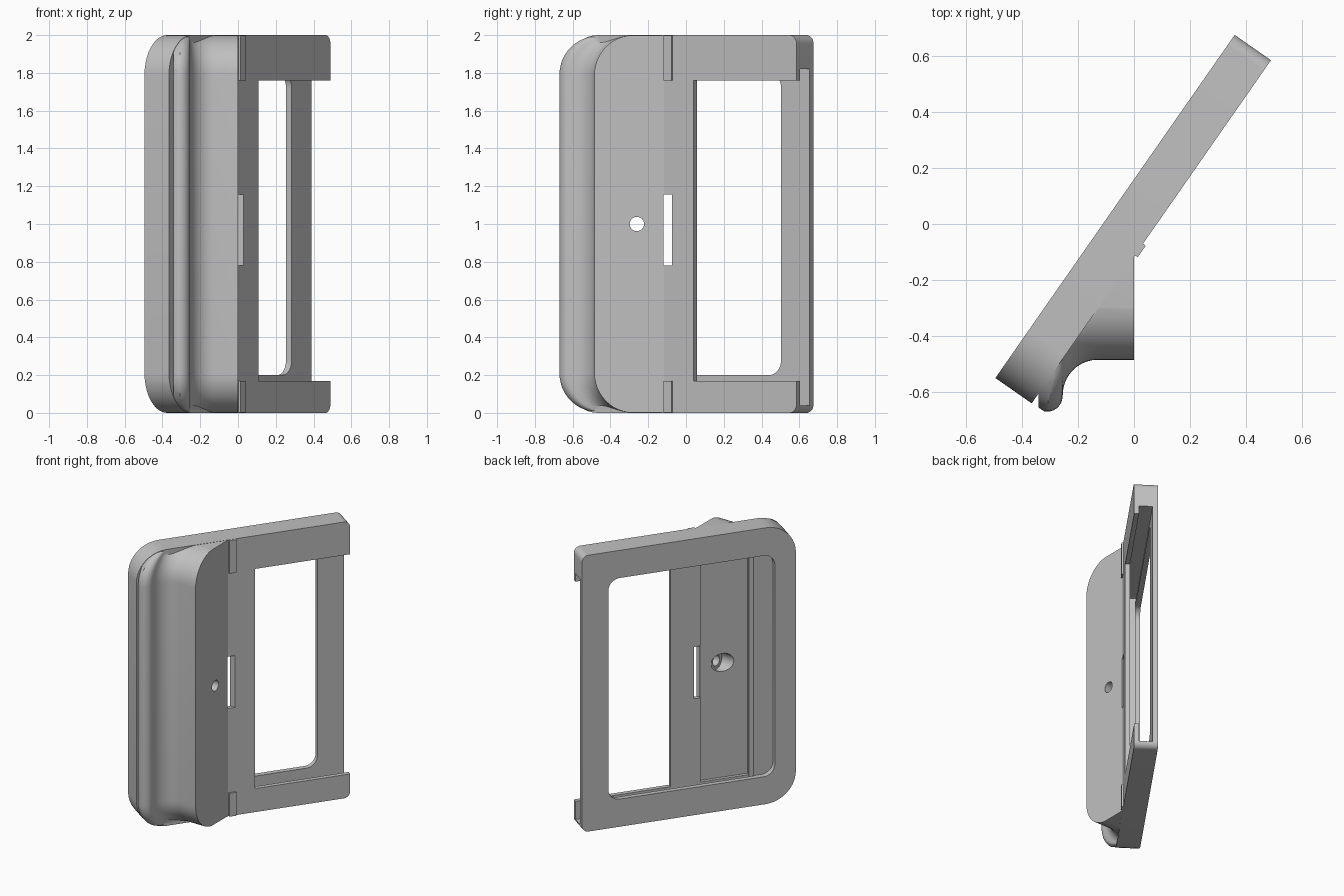
import bpy, bmesh
from math import sin, cos, pi, radians, sqrt

if "Cube" in bpy.data.objects:
    bpy.data.objects.remove(bpy.data.objects["Cube"])

SHADE = (0.53, 0.53, 0.53, 1)
grey = bpy.data.materials.new("plain grey")
grey.use_nodes = True
grey.diffuse_color = SHADE
grey.node_tree.nodes["Principled BSDF"].inputs["Base Color"].default_value = SHADE

# Slanted plate frame: u runs along the plate, v from its back to its front
X0, Y0, CX, CY = -0.495, -0.55, 0.572, 0.82
LENGTH, THICK, R = 1.494, 0.158, 0.21


def place(u, v, z):
    return (X0 + CX * u + CY * v, Y0 + CY * u - CX * v, z)


def loft(name, rings):
    """Closed solid through matching rings of points."""
    bm = bmesh.new()
    loops = [[bm.verts.new(p) for p in ring] for ring in rings]
    n = len(loops[0])
    for a, b in zip(loops, loops[1:]):
        for i in range(n):
            j = (i + 1) % n
            bm.faces.new((a[i], a[j], b[j], b[i]))
    bm.faces.new(loops[0][::-1])
    bm.faces.new(loops[-1])
    bmesh.ops.recalc_face_normals(bm, faces=bm.faces)
    mesh = bpy.data.meshes.new(name)
    bm.to_mesh(mesh)
    bm.free()
    mesh.materials.append(grey)
    ob = bpy.data.objects.new(name, mesh)
    bpy.context.collection.objects.link(ob)
    return ob


def rounded(u0, u1, z0, z1, r0, r1, steps=10):
    """Rectangle in u and z with corner radii r0 at the u0 end and r1 at the u1 end."""
    pts = []
    corners = ((u1, z1, r1, -1, -1, 0), (u0, z1, r0, 1, -1, 90),
               (u0, z0, r0, 1, 1, 180), (u1, z0, r1, -1, 1, 270))
    for u, z, r, su, sz, start in corners:
        if r == 0:
            pts.append((u, z))
            continue
        for k in range(steps + 1):
            a = radians(start + 90 * k / steps)
            pts.append((u + su * r + r * cos(a), z + sz * r + r * sin(a)))
    return pts


def slab(name, u0, u1, v0, v1, z0, z1, r0=0, r1=0):
    outline = rounded(u0, u1, z0, z1, r0, r1)
    return loft(name, [[place(u, v, z) for u, z in outline] for v in (v0, v1)])


def rod(name, x0, x1, y, z, r):
    ring = [(y + r * cos(2 * pi * k / 32), z + r * sin(2 * pi * k / 32)) for k in range(32)]
    return loft(name, [[(x, a, b) for a, b in ring] for x in (x0, x1)])


def combine(target, tool, operation):
    mod = target.modifiers.new("combine", "BOOLEAN")
    mod.object, mod.operation, mod.solver = tool, operation, "EXACT"
    bpy.context.view_layer.update()
    bpy.context.view_layer.objects.active = target
    bpy.ops.object.modifier_apply(modifier=mod.name)
    bpy.data.objects.remove(tool)


# Plate with large corners at the grip end
holder = slab("holder_frame", 0, LENGTH, 0, THICK, 0, 2, R, 0.045)

# Grip front curve: ridge, then hollow, then flat face
curve = []
for k in range(11):
    a = radians(235 + 122 * k / 10)
    curve.append((-0.31 + 0.055 * cos(a), -0.615 + 0.055 * sin(a)))
for k in range(1, 11):
    a = radians(180 - 90 * k / 10)
    curve.append((-0.13 + 0.124 * cos(a), -0.609 + 0.124 * sin(a)))
curve.append((0, -0.485))


def plate_y(x, v):
    return Y0 + ((x - X0) * CY - v) / CX


def grip_ring(z):
    h = min(z, 2 - z)
    inset = R - sqrt(R * R - (R - h) ** 2) if h < R else 0
    low = [(x, min(y + inset, plate_y(x, 0.14)), z) for x, y in curve]
    high = [(x, plate_y(x, 0.06), z) for x, y in curve]
    return low + high[::-1]


# Grip heights follow a quarter circle at both ends
ends = [R * (1 - cos(pi / 2 * k / 12)) for k in range(1, 13)]
heights = [0.0007] + ends + [2 - h for h in reversed(ends)] + [1.9993]
grip = loft("grip", [grip_ring(z) for z in heights])
combine(grip, slab("corner_trim", 0.002, 1.2, -0.3, 0.7, 0.0015, 1.9985, R, 0.1), "INTERSECT")
combine(holder, grip, "UNION")

# Small raised strips beside the arms
for z0, z1 in ((0.001, 0.17), (1.76, 1.999)):
    combine(holder, slab("strip", 0.645, 0.695, 0.1, 0.17, z0, z1), "UNION")

# Openings: back window, sliding slot, pocket, front opening between the arms
combine(holder, slab("back_window", 0.147, 1.31, -0.05, 0.04, 0.2, 1.8, 0.08, 0.08), "DIFFERENCE")
combine(holder, slab("slot", 0.28, 1.6, 0.036, 0.126, 0.04, 1.82), "DIFFERENCE")
combine(holder, slab("pocket", 0.285, 0.62, 0.1, 0.15, 0.17, 1.78), "DIFFERENCE")
combine(holder, slab("front_opening", 0.83, 1.6, 0.1, 0.3, 0.17, 1.76), "DIFFERENCE")

# Latch slit and stepped screw hole
slit = [(-0.12, 0.78), (-0.075, 0.78), (-0.075, 1.155), (-0.12, 1.155)]
combine(holder, loft("slit", [[(x, y, z) for y, z in slit] for x in (-0.1, 0.15)]), "DIFFERENCE")
combine(holder, rod("screw_hole", -0.2, 0.1, -0.26, 1, 0.038), "DIFFERENCE")
combine(holder, rod("screw_recess", -0.21, -0.06, -0.26, 1, 0.065), "DIFFERENCE")

bpy.ops.object.select_all(action="DESELECT")
holder.select_set(True)
bpy.context.view_layer.objects.active = holder
bpy.ops.object.shade_smooth_by_angle(angle=radians(30))
